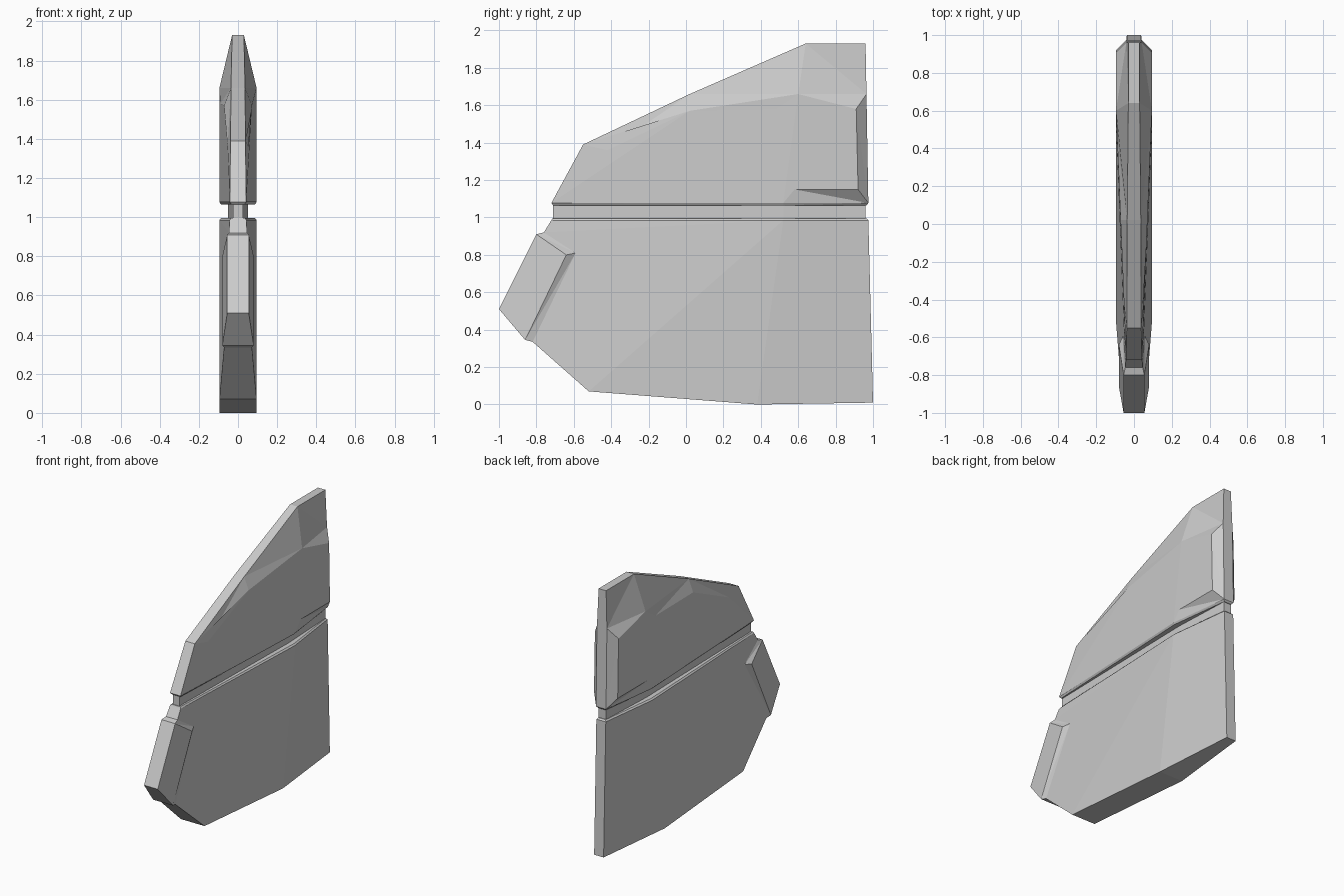
import bpy, bmesh

cube = bpy.data.objects.get("Cube")
if cube:
    bpy.data.objects.remove(cube, do_unlink=True)

# Single flat grey
grey = bpy.data.materials.new("plain_grey")
grey.use_nodes = True
tone = (0.6, 0.6, 0.6, 1)
grey.diffuse_color = tone
grey.node_tree.nodes["Principled BSDF"].inputs["Base Color"].default_value = tone


def mirrored_plate(name, points, facets, rim):
    """Build a plate from lettered points (y, z, half thickness).

    Each facet is a string of point letters, made on both sides;
    the rim letters form the closed edge joining the two sides."""
    bm = bmesh.new()
    sides = [{key: bm.verts.new((sign * x, y, z)) for key, (y, z, x) in points.items()}
             for sign in (1, -1)]
    for side in sides:
        for facet in facets.split():
            bm.faces.new([side[key] for key in facet])
    left, right = sides
    for p, q in zip(rim, rim[1:] + rim[0]):
        bm.faces.new((left[p], left[q], right[q], right[p]))
    bmesh.ops.connect_verts_nonplanar(bm, angle_limit=0.01, faces=bm.faces[:])
    bmesh.ops.recalc_face_normals(bm, faces=bm.faces[:])
    mesh = bpy.data.meshes.new(name)
    bm.to_mesh(mesh)
    bm.free()
    mesh.materials.append(grey)
    obj = bpy.data.objects.new(name, mesh)
    bpy.context.collection.objects.link(obj)
    return obj


# Upper fin: thin rim, ridge h-p, raised pad t-u-v-w, bevelled underside
mirrored_plate("upper_fin", dict(
    a=(-.72, 1.077, .042), b=(-.55, 1.39, .038), c=(.02, 1.66, .036),
    d=(.64, 1.93, .03), e=(.96, 1.93, .03), f=(.965, 1.66, .04),
    g=(.975, 1.077, .04), h=(.52, 1.077, .095), p=(.6, 1.66, .095),
    q=(-.42, 1.36, .053), r=(.02, 1.57, .071), s=(.48, 1.58, .09),
    t=(.64, 1.58, .095), u=(.91, 1.58, .095), v=(.92, 1.15, .095),
    w=(.58, 1.15, .095), i=(-.71, 1.065, .034), j=(.52, 1.065, .087),
    k=(.965, 1.065, .03)),
    "abqrsph bcrq cpsr cdp defp pfut ufgv vghw ptwh tuvw ahji hgkj",
    "abcdefgkji")

# Recessed core between the two fins
mirrored_plate("recessed_core", dict(
    a=(-.71, .97, .025), b=(-.71, 1.08, .025), c=(.52, 1.08, .05),
    d=(.96, 1.08, .03), e=(.96, .97, .03), f=(.52, .97, .05)),
    "abcf fcde", "abcdef")

# Lower fin: flat middle g-h-k, tapered ends, raised nose c-d-e-n
mirrored_plate("lower_fin", dict(
    a=(-.72, .985, .043), b=(-.76, .92, .046), c=(-.8, .91, .055),
    d=(-1, .51, .055), e=(-.86, .345, .08), f=(-.82, .335, .071),
    g=(-.52, .07, .095), h=(.38, 0, .095), i=(1, .01, .038),
    j=(.975, .985, .038), k=(.52, .985, .095), m=(-.59, .81, .058),
    n=(-.64, .8, .08), o=(-.715, .995, .036), l=(.52, .995, .085),
    q=(.965, .995, .03)),
    "abmfgk ghk hijk cden bcnm nefm aklo kjql",
    "abcdefghijqlo")
